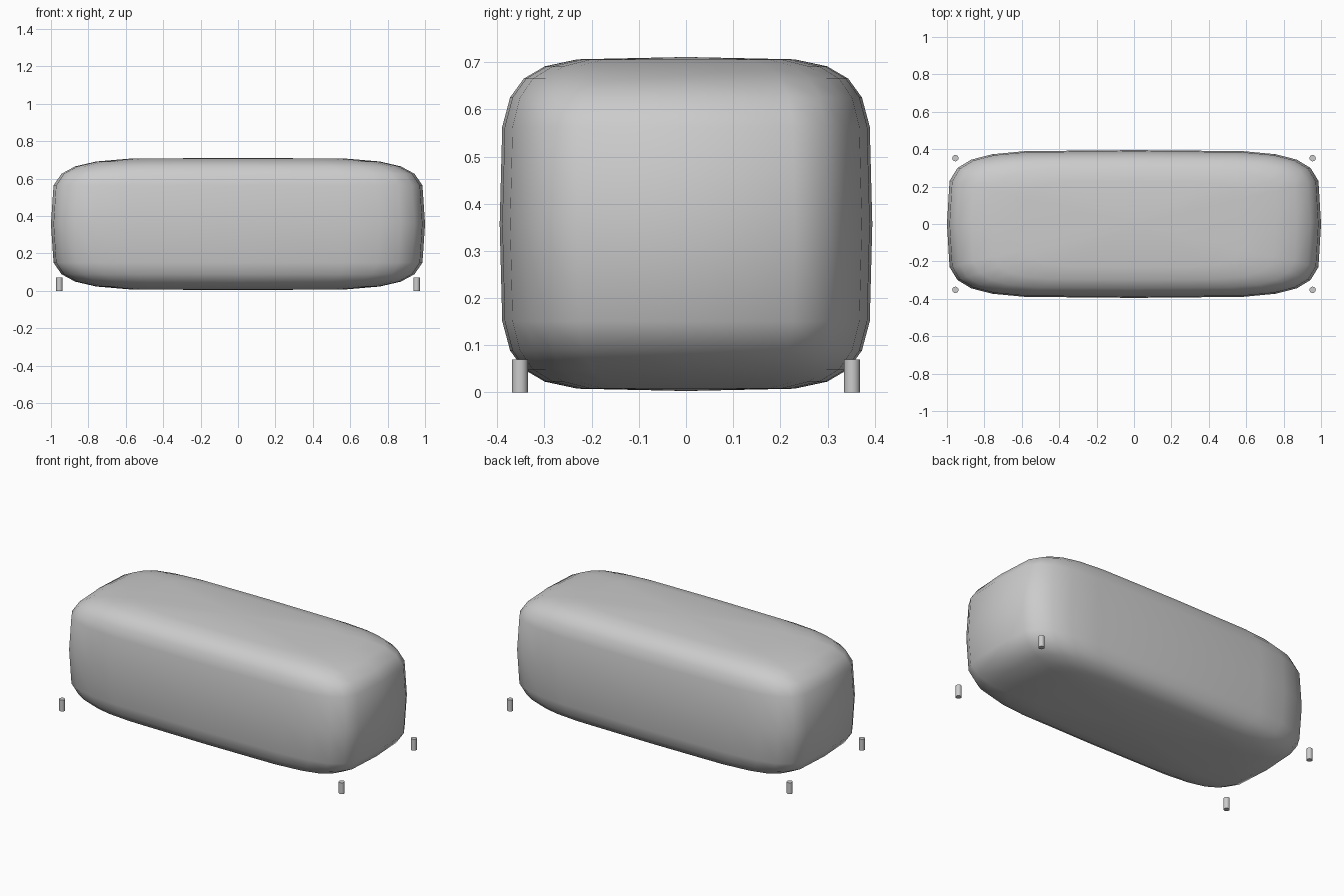
import bpy, math

if "Cube" in bpy.data.objects:
    bpy.data.objects.remove(bpy.data.objects["Cube"])

HALF = (1.0, 0.395, 0.354)   # half length, depth, height of the cushion
CENTRE_Z = 0.357
POWER = 0.4                  # squareness of the superellipsoid


def squared(c):
    """Push a unit-sphere coordinate out towards a box."""
    c = round(c, 5)
    return math.copysign(abs(c) ** POWER, c)


# Soft box body: a sphere squared off along each axis
bpy.ops.mesh.primitive_uv_sphere_add(segments=24, ring_count=12, radius=1)
body = bpy.context.object
body.name = "cushion_body"
for v in body.data.vertices:
    v.co = [squared(c) * h for c, h in zip(v.co, HALF)]
body.location.z = CENTRE_Z
bpy.ops.object.shade_smooth()

# Four small round feet at the corners
for x, side in ((-0.955, "left"), (0.955, "right")):
    for y, end in ((-0.352, "front"), (0.352, "back")):
        bpy.ops.mesh.primitive_cylinder_add(
            vertices=16, radius=0.017, depth=0.07, location=(x, y, 0.035))
        bpy.context.object.name = f"{end}_{side}_foot"
        bpy.ops.object.shade_smooth_by_angle()
